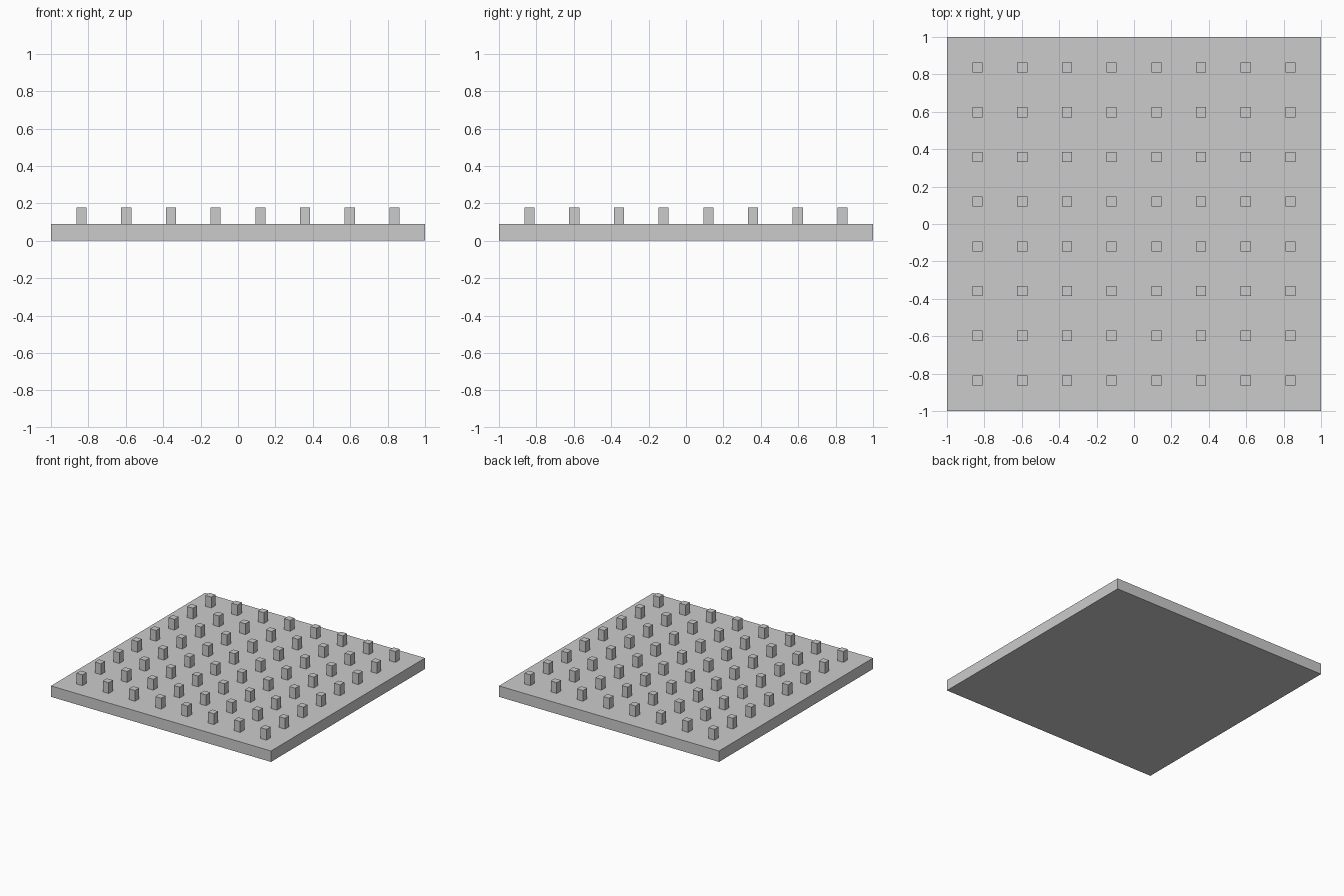
import bpy

if "Cube" in bpy.data.objects:
    bpy.data.objects.remove(bpy.data.objects["Cube"])

PLATE_H = 0.09    # plate thickness
PEG_TOP = 0.179   # top of the pegs
PEG_W = 0.054     # peg width
PITCH = 0.239     # peg spacing
COUNT = 8         # pegs per side


def box(name, x, y, z0, z1, w):
    bpy.ops.mesh.primitive_cube_add(size=1, location=(x, y, (z0 + z1) / 2))
    ob = bpy.context.object
    ob.name = name
    ob.scale = (w, w, z1 - z0)
    bpy.ops.object.transform_apply(location=False, rotation=False, scale=True)
    return ob


# square base plate
box("base_plate", 0, 0, 0, PLATE_H, 2)

# grid of square pegs sharing one mesh
start = -PITCH * (COUNT - 1) / 2
first = box("peg_1_1", start, start, PLATE_H, PEG_TOP, PEG_W)
for i in range(COUNT):
    for j in range(COUNT):
        if i == j == 0:
            continue
        peg = bpy.data.objects.new(f"peg_{i + 1}_{j + 1}", first.data)
        peg.location = (start + i * PITCH, start + j * PITCH, first.location.z)
        bpy.context.collection.objects.link(peg)
